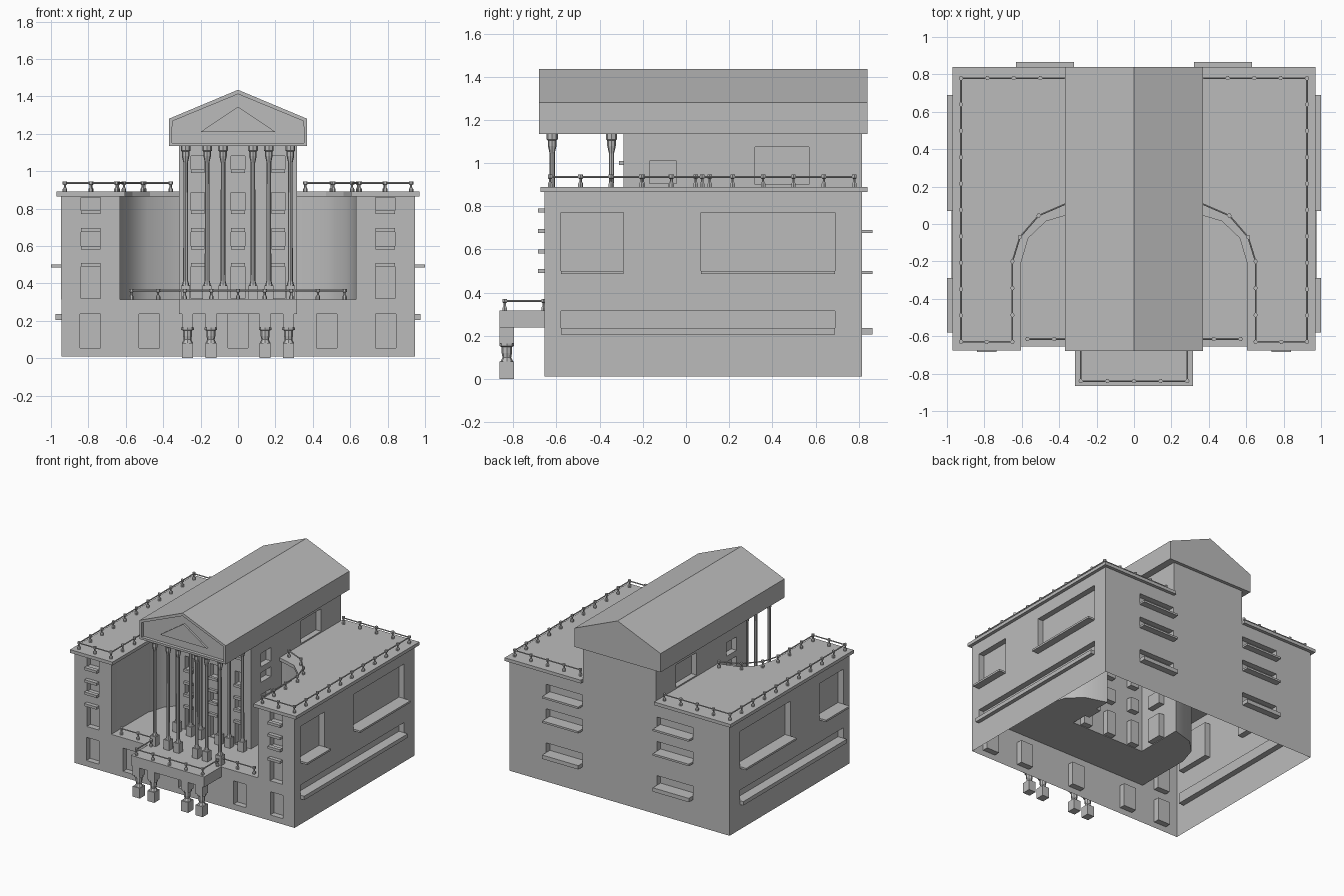
import bpy, bmesh, math
from mathutils import Vector, Matrix

if "Cube" in bpy.data.objects:
    bpy.data.objects.remove(bpy.data.objects["Cube"], do_unlink=True)

stone = bpy.data.materials.new("grey_stone")
stone.use_nodes = True
grey = (0.5, 0.5, 0.5, 1)
stone.diffuse_color = grey
stone.node_tree.nodes["Principled BSDF"].inputs["Base Color"].default_value = grey
UP = Vector((0, 0, 1))


def finish(name, bm, smooth=False):
    mesh = bpy.data.meshes.new(name)
    for f in bm.faces:
        f.smooth = smooth
    bm.to_mesh(mesh)
    bm.free()
    mesh.materials.append(stone)
    obj = bpy.data.objects.new(name, mesh)
    bpy.context.collection.objects.link(obj)
    return obj


def box(bm, lo, hi):
    lo, hi = Vector(lo), Vector(hi)
    size = Matrix.Diagonal((*(hi - lo), 1))
    bmesh.ops.create_cube(bm, size=1, matrix=Matrix.Translation((lo + hi) / 2) @ size)


def bar(bm, a, b, r):
    a, b = Vector(a), Vector(b)
    turn = (b - a).to_track_quat('Z', 'Y').to_matrix().to_4x4()
    bmesh.ops.create_cone(bm, cap_ends=True, segments=6, radius1=r, radius2=r,
                          depth=(b - a).length, matrix=Matrix.Translation((a + b) / 2) @ turn)


def lathe(bm, at, profile, sides=8):
    rings = []
    for r, z in profile:
        rings.append([bm.verts.new((at[0] + r * math.cos(math.tau * i / sides),
                                    at[1] + r * math.sin(math.tau * i / sides), at[2] + z))
                      for i in range(sides)])
    for low, high in zip(rings, rings[1:]):
        for i in range(sides):
            j = (i + 1) % sides
            bm.faces.new((low[i], low[j], high[j], high[i]))
    bm.faces.new(rings[0][::-1])
    bm.faces.new(rings[-1])


def prism(bm, bottom, offset):
    """Extrude a closed outline; returns the first face."""
    face = bm.faces.new([bm.verts.new(p) for p in bottom])
    result = bmesh.ops.extrude_face_region(bm, geom=[face], use_keep_orig=True)
    moved = [v for v in result["geom"] if isinstance(v, bmesh.types.BMVert)]
    bmesh.ops.translate(bm, verts=moved, vec=offset)
    bmesh.ops.recalc_face_normals(bm, faces=bm.faces)
    return face


def wall(name, a, b, z0, z1, holes=(), sills=(), depth=0.045):
    """Sheet wall from a to b; holes (u0,u1,z0,z1) recess inward, u is from the wall middle."""
    a, b = Vector((*a, 0)), Vector((*b, 0))
    u, mid, half = (b - a).normalized(), (a + b) / 2, (b - a).length / 2
    n = u.cross(UP)
    bm = bmesh.new()

    def quad(*corners):
        bm.faces.new([bm.verts.new(mid + u * s + UP * z - n * d) for s, z, d in corners])

    us = sorted({-half, half, *[h[0] for h in holes], *[h[1] for h in holes]})
    zs = sorted({z0, z1, *[h[2] for h in holes], *[h[3] for h in holes]})
    for s, t in zip(us, us[1:]):
        for p, q in zip(zs, zs[1:]):
            cu, cz = (s + t) / 2, (p + q) / 2
            if not any(h[0] < cu < h[1] and h[2] < cz < h[3] for h in holes):
                quad((s, p, 0), (t, p, 0), (t, q, 0), (s, q, 0))
    for s, t, p, q in holes:
        d = depth
        quad((s, p, d), (t, p, d), (t, q, d), (s, q, d))
        quad((s, p, 0), (t, p, 0), (t, p, d), (s, p, d))
        quad((s, q, d), (t, q, d), (t, q, 0), (s, q, 0))
        quad((s, p, 0), (s, p, d), (s, q, d), (s, q, 0))
        quad((t, p, d), (t, p, 0), (t, q, 0), (t, q, d))
    bmesh.ops.remove_doubles(bm, verts=bm.verts, dist=1e-5)
    # Projecting sills: (u0, u1, z0, z1, reach)
    for s, t, p, q, reach in sills:
        frame = Matrix((u, n, UP)).transposed().to_4x4()
        scale = Matrix.Diagonal((t - s, reach, q - p, 1))
        centre = mid + u * (s + t) / 2 + n * reach / 2 + UP * (p + q) / 2
        bmesh.ops.create_cube(bm, size=1, matrix=Matrix.Translation(centre) @ frame @ scale)
    return finish(name, bm)


# Main dimensions
W, F, B = 0.945, -0.655, 0.815
BASE, DECK, TOP, EAVE = 0.01, 0.315, 0.87, 1.135
CX, CF = 0.315, -0.29
ROWS = ((0.32, 0.505), (0.59, 0.69), (0.785, 0.86))
LEDGES = (0.5, 0.59, 0.685, 0.78)
ARCH = [(0.63, -0.21), (0.585, -0.065), (0.485, 0.035), (CX, 0.085)]

# Lower front wall with ground floor windows
ground = [(c - 0.054, c + 0.054, 0.055, 0.235) for c in (-0.79, -0.475, 0, 0.475, 0.79)]
wall("lower_front_wall", (-W, F), (W, F), BASE, DECK, ground)

# Wing fronts, side walls and the curved court walls
for side, s in (("left", 1), ("right", -1)):
    ends = sorted((0.63 * s, W * s))
    wall(side + "_wing_front", (ends[0], F), (ends[1], F), DECK, TOP,
         [(-0.053, 0.053, p, q) for p, q in ROWS],
         [(-0.053, 0.053, z - 0.01, z + 0.01, 0.03) for z in LEDGES])

    mid = (F + B) / 2
    span = lambda y0, y1: tuple(sorted(((y0 - mid) * s, (y1 - mid) * s)))
    small, large, strip = span(-0.58, -0.29), span(0.07, 0.69), span(-0.58, 0.69)
    wall(side + "_side_wall", (s * W, F if s > 0 else B), (s * W, B if s > 0 else F), BASE, TOP,
         [(*small, 0.5, 0.77), (*large, 0.5, 0.77), (*strip, 0.235, 0.315)],
         [(*small, 0.485, 0.5, 0.055), (*large, 0.485, 0.5, 0.055), (*strip, 0.205, 0.235, 0.03)])

    bm = bmesh.new()
    path = [(0.63, F)] + ARCH
    strip_verts = [[bm.verts.new((x * s, y, z)) for z in (DECK, TOP)] for x, y in path]
    for (a, b), (c, d) in zip(strip_verts, strip_verts[1:]):
        bm.faces.new((a, b, d, c) if s < 0 else (a, c, d, b))
    finish(side + "_court_wall", bm, smooth=True)

    # Flat roof slab of the wing
    bm = bmesh.new()
    edge = [(0.97, -0.675), (0.605, -0.675), (0.605, -0.21), (0.565, -0.075),
            (0.47, 0.015), (CX, 0.06), (CX, 0.84), (0.97, 0.84)]
    prism(bm, [(x * s, y, 0.865) for x, y in edge], UP * 0.025)
    finish(side + "_roof_slab", bm)

# Back wall with six long windows
strips = [(c - 0.155, c + 0.155, z) for c in (-0.475, 0.475) for z in (0.235, 0.5, 0.69)]
wall("back_wall", (W, B), (-W, B), BASE, TOP,
     [(a, b, z, z + 0.075) for a, b, z in strips],
     [(a, b, z - (0.03 if z < 0.3 else 0.015), z, 0.05) for a, b, z in strips])

# Court floor around the central hall
bm = bmesh.new()
half = [(0.63, F)] + ARCH + [(CX, CF)]
outline = half + [(-x, y) for x, y in reversed(half)]
bm.faces.new([bm.verts.new((x, y, DECK)) for x, y in outline])
finish("court_floor", bm)

# Central hall
centres = (-0.215, 0, 0.215)
wall("hall_front", (-CX, CF), (CX, CF), DECK, EAVE,
     [(c - 0.037, c + 0.037, p, q) for c in centres for p, q in ROWS[:2] + ((0.785, 0.885), (1.0, 1.08))],
     [(c - 0.037, c + 0.037, z - 0.01, z + 0.01, 0.02) for c in centres for z in LEDGES + (1.0,)])
wall("hall_back", (CX, B), (-CX, B), TOP, EAVE)
for side, s in (("left", 1), ("right", -1)):
    split = 0.085
    mid = (CF + split) / 2
    u = sorted(((-0.17 - mid) * s, (-0.045 - mid) * s))
    ends = [(s * CX, CF), (s * CX, split)][::s]
    wall(side + "_hall_side_front", *ends, DECK, EAVE,
         [(*u, p, q) for p, q in ROWS + ((0.905, 1.01),)])
    mid = (split + B) / 2
    u = sorted(((0.32 - mid) * s, (0.57 - mid) * s))
    ends = [(s * CX, split), (s * CX, B)][::s]
    wall(side + "_hall_side_back", *ends, TOP, EAVE, [(*u, 0.9, 1.075)])

# Gabled roof with a sunk pediment
bm = bmesh.new()
gable = [(-0.37, EAVE), (0.37, EAVE), (0.37, 1.28), (0, 1.435), (-0.37, 1.28)]
front = prism(bm, [(x, -0.68, z) for x, z in gable], Vector((0, 1.52, 0)))
bmesh.ops.inset_individual(bm, faces=[front], thickness=0.023)
inner = bmesh.ops.extrude_face_region(bm, geom=[front])
bmesh.ops.translate(bm, vec=(0, 0.025, 0),
                    verts=[v for v in inner["geom"] if isinstance(v, bmesh.types.BMVert)])
if front.is_valid:
    bmesh.ops.delete(bm, geom=[front], context='FACES_ONLY')
finish("gabled_roof", bm)
bm = bmesh.new()
prism(bm, [(x, -0.67, z) for x, z in ((-0.2, 1.21), (0.2, 1.21), (0, 1.345))], Vector((0, 0.02, 0)))
finish("pediment_triangle", bm)

# Two rows of tall columns on pedestals
bm = bmesh.new()
shaft = [(0.02, 0.075), (0.013, 0.1), (0.012, 0.73), (0.02, 0.765), (0.02, 0.79), (0.026, 0.795), (0.026, 0.82)]
for y in (-0.62, -0.345):
    for x in (-0.28, -0.165, -0.08, 0.08, 0.165, 0.28):
        box(bm, (x - 0.024, y - 0.024, DECK), (x + 0.024, y + 0.024, DECK + 0.075))
        lathe(bm, (x, y, DECK), shaft)
finish("tall_columns", bm)

# Porch deck and its stout posts
bm = bmesh.new()
box(bm, (-CX, -0.865, 0.237), (CX, F, 0.317))
finish("porch_deck", bm)
bm = bmesh.new()
turned = [(0.03, 0.08), (0.02, 0.1), (0.024, 0.12), (0.024, 0.148), (0.034, 0.152), (0.034, 0.165)]
for x in (-0.27, -0.145, 0.145, 0.27):
    y = -0.83
    box(bm, (x - 0.03, y - 0.033, 0), (x + 0.03, y + 0.033, 0.08))
    lathe(bm, (x, y, 0), turned)
    box(bm, (x - 0.03, y - 0.033, 0.165), (x + 0.03, y + 0.033, 0.237))
finish("porch_posts", bm)


# Balustrades: rail plus evenly spaced turned posts
def balustrade(name, path, z, step=0.14):
    bm = bmesh.new()
    post = [(0.012, 0), (0.012, 0.014), (0.006, 0.024), (0.006, 0.036), (0.012, 0.04), (0.012, 0.056)]
    spots = [Vector((*path[0], z))]
    for p, q in zip(path, path[1:]):
        a, b = Vector((*p, z)), Vector((*q, z))
        bar(bm, a + UP * 0.046, b + UP * 0.046, 0.005)
        count = max(1, round((b - a).length / step))
        spots += [a.lerp(b, i / count) for i in range(1, count + 1)]
    for spot in spots:
        lathe(bm, spot, post, 6)
    finish(name, bm)


roof_path = [(0.36, 0.78), (0.925, 0.78), (0.925, -0.63), (0.65, -0.63), (0.65, -0.2),
             (0.61, -0.07), (0.51, 0.045), (0.36, 0.11)]
for side, s in (("left", 1), ("right", -1)):
    balustrade(side + "_roof_balustrade", [(x * s, y) for x, y in roof_path], 0.89)
    balustrade(side + "_court_balustrade", [(0.57 * s, -0.615), (0.285 * s, -0.615)], DECK)
balustrade("porch_balustrade", [(0.285, -0.66), (0.285, -0.84), (-0.285, -0.84), (-0.285, -0.66)], DECK)
